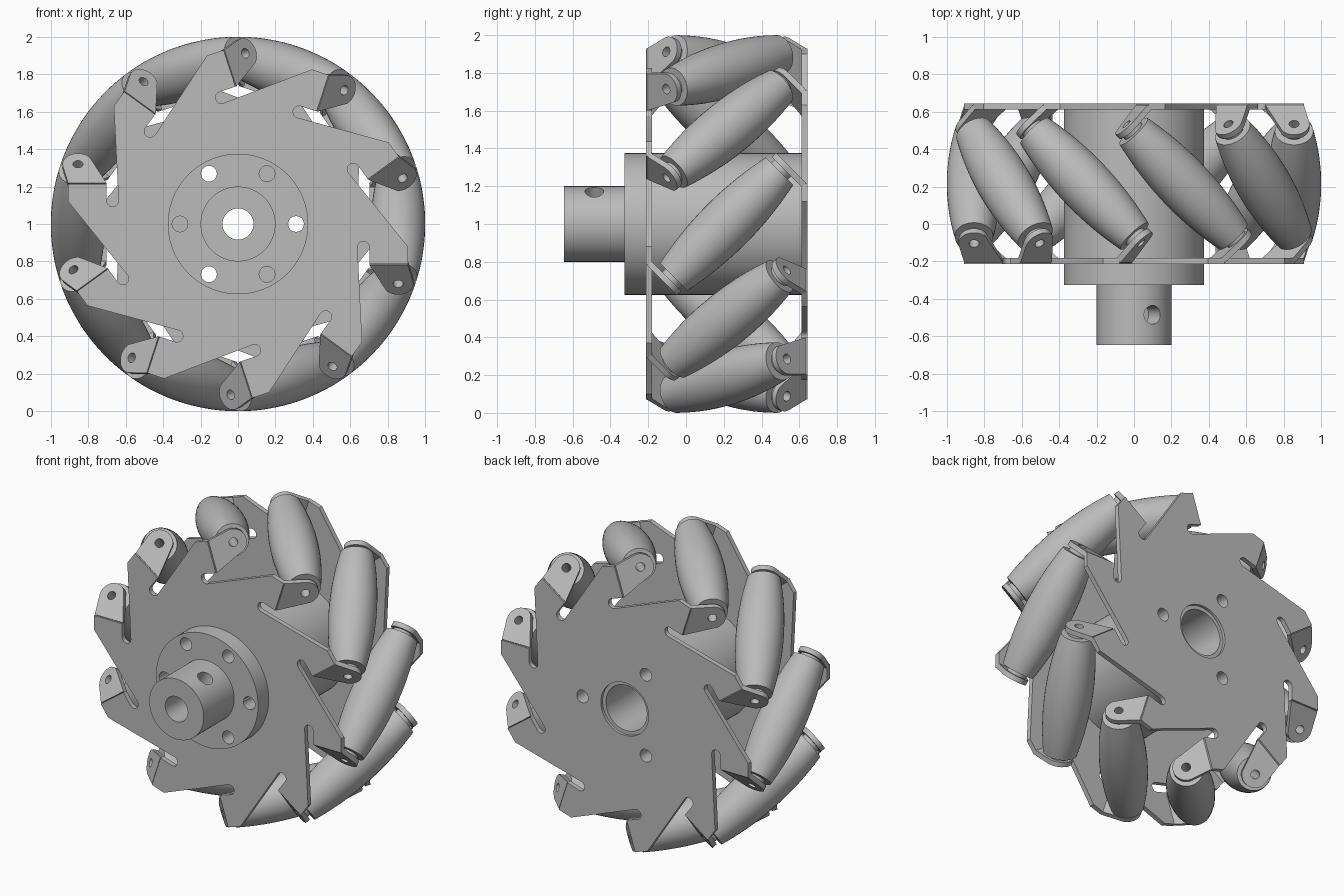
import bpy, bmesh
from math import pi, sin, cos, tan, sqrt, radians
from mathutils import Matrix, Vector

if "Cube" in bpy.data.objects:
    bpy.data.objects.remove(bpy.data.objects["Cube"], do_unlink=True)

COUNT = 10          # rollers around the wheel
STEP = 2 * pi / COUNT
MID = 0.215         # y of the wheel's middle plane
AXLE = 0.855        # distance from wheel axis to roller axis
SHEET = 0.032       # plate thickness
BEND = -0.214       # bend line of the tabs

grey = bpy.data.materials.new("grey_metal")
grey.use_nodes = True
grey.diffuse_color = (0.5, 0.5, 0.5, 1)
grey.node_tree.nodes["Principled BSDF"].inputs["Base Color"].default_value = (0.5, 0.5, 0.5, 1)


def frame(origin, e1, e2, e3):
    m = Matrix((e1, e2, e3)).transposed().to_4x4()
    m.translation = origin
    return m


def turn(a):
    return Matrix.Rotation(-a, 4, 'Y')


def arc(cx, cy, r, start, end, n):
    angles = [start + (end - start) * i / n for i in range(n + 1)]
    return [(cx + r * cos(a), cy + r * sin(a)) for a in angles]


def circle(cx, cy, r, n=32):
    return arc(cx, cy, r, 0, 2 * pi, n)[:-1]


def finish(bm, name, world):
    bmesh.ops.recalc_face_normals(bm, faces=bm.faces)
    mesh = bpy.data.meshes.new(name)
    bm.to_mesh(mesh)
    bm.free()
    mesh.materials.append(grey)
    ob = bpy.data.objects.new(name, mesh)
    bpy.context.collection.objects.link(ob)
    ob.matrix_world = world
    return ob


def smooth(ob):
    bpy.ops.object.select_all(action='DESELECT')
    ob.select_set(True)
    bpy.context.view_layer.objects.active = ob
    bpy.ops.object.shade_smooth_by_angle(angle=radians(30))


def sheet(bm, loops, depth, matrix):
    """Flat sheet with an outline and holes, thickened along local z."""
    edges = []
    for loop in loops:
        vs = [bm.verts.new(matrix @ Vector((p[0], p[1], 0))) for p in loop]
        edges += [bm.edges.new((v, vs[i - 1])) for i, v in enumerate(vs)]
    geom = bmesh.ops.triangle_fill(bm, edges=edges, use_beauty=True)["geom"]
    faces = [g for g in geom if isinstance(g, bmesh.types.BMFace)]
    top = bmesh.ops.extrude_face_region(bm, geom=faces, use_keep_orig=True)["geom"]
    push = matrix.to_3x3() @ Vector((0, 0, depth))
    bmesh.ops.translate(bm, vec=push, verts=[g for g in top if isinstance(g, bmesh.types.BMVert)])


def lathe(profile, n):
    """Closed (radius, height) profile turned around local z."""
    bm = bmesh.new()
    rings = [[bm.verts.new((r * cos(2 * pi * k / n), r * sin(2 * pi * k / n), h))
              for k in range(n)] for r, h in profile]
    for i, ring in enumerate(rings):
        prev = rings[i - 1]
        for k in range(n):
            bm.faces.new((prev[k - 1], prev[k], ring[k], ring[k - 1]))
    return bm


# Directions used by the slanted roller axes and tabs
h = sqrt(0.5)
slant = frame((0, MID, 0), (1, 0, 0), (0, h, -h), (0, h, h))
flat = frame((0, MID * 2 - 0.643, 0), (1, 0, 0), (0, 0, 1), (0, -1, 0))
lift = Matrix.Translation((0, 0, 1))
y_axis = frame((0, 0, 0), (0, 0, 1), (1, 0, 0), (0, 1, 0))

bolt_holes = [(0.31 * cos(2 * pi * k / 6), 0.31 * sin(2 * pi * k / 6)) for k in range(6)]


def side_plate(name, world):
    bm = bmesh.new()
    # Toothed outline: outer corner, bend line, slot with a round end
    tooth = [(0.907, -0.12), (0.907, BEND), (0.702, BEND)]
    tooth += arc(0.67, -0.125, 0.032, 0, pi, 8)
    outline = []
    for k in range(COUNT):
        a = -k * STEP
        outline += [(u * cos(a) - v * sin(a), u * sin(a) + v * cos(a)) for u, v in tooth]
    holes = [circle(x, y, 0.042, 24) for x, y in bolt_holes[::2]]
    sheet(bm, [outline, circle(0, 0, 0.175, 48)] + holes, -SHEET, flat)
    # Bent tabs carrying the roller axles
    s0 = -0.143
    tab = [(0.702, s0), (0.907, s0)] + arc(AXLE, 0, 0.082, radians(-15), radians(140), 14)
    for k in range(COUNT):
        place = turn(k * STEP) @ slant @ Matrix.Translation((0, 0, -0.452))
        sheet(bm, [tab, circle(AXLE, 0, 0.027, 20)], SHEET, place)
    ob = finish(bm, name, world)
    smooth(ob)


side_plate("front_plate", lift)
side_plate("back_plate", lift @ Matrix.Translation((0, 2 * MID, 0)) @ Matrix.Rotation(pi, 4, 'X'))

# Barrel rollers whose outer sides together trace the rim circle
barrel = []
for i in range(-12, 13):
    a = radians(17.2) * i / 12
    d = 1 - AXLE / cos(a)
    barrel.append((d * sqrt(1 - sin(a) ** 2 / 2), AXLE * tan(a) / h + d * sin(a) * h))
end = barrel[-1][1]
collar = [(0.062, end), (0.062, 0.421), (0.027, 0.421)]
profile = [(r, -t) for r, t in reversed(collar)] + barrel + collar
first = None
for k in range(COUNT):
    place = lift @ turn(k * STEP) @ slant @ Matrix.Translation((AXLE, 0, 0))
    if first is None:
        first = finish(lathe(profile, 40), "roller_1", place)
        smooth(first)
    else:
        ob = bpy.data.objects.new(f"roller_{k + 1}", first.data)
        bpy.context.collection.objects.link(ob)
        ob.matrix_world = place

# Hub: shaft collar, flange and core with a stepped bore
hub_profile = [(0.083, -0.645), (0.2, -0.645), (0.2, -0.325), (0.375, -0.325),
               (0.375, 0.625), (0.15, 0.625), (0.15, -0.2), (0.083, -0.2)]
hub = finish(lathe(hub_profile, 80), "hub", lift @ y_axis)


def drill(target, r, length, world):
    bm = bmesh.new()
    bmesh.ops.create_cone(bm, cap_ends=True, segments=24, radius1=r, radius2=r, depth=length,
                          matrix=Matrix.Translation((0, 0, length / 2)))
    cutter = finish(bm, "cutter", world)
    cutter.hide_render = True
    mod = target.modifiers.new("hole", 'BOOLEAN')
    mod.object = cutter
    mod.solver = 'EXACT'
    bpy.ops.object.select_all(action='DESELECT')
    target.select_set(True)
    bpy.context.view_layer.objects.active = target
    bpy.ops.object.modifier_apply(modifier=mod.name)
    bpy.data.objects.remove(cutter, do_unlink=True)


# Bolt holes alternate between through and blind
for k, (x, z) in enumerate(bolt_holes):
    length = 1.2 if k % 2 == 0 else 0.13
    drill(hub, 0.042, length, lift @ Matrix.Translation((x, -0.34, z)) @ y_axis)
# Set screw hole in the shaft collar
drill(hub, 0.05, 0.25, lift @ Matrix.Translation((0, -0.485, 0)) @ Matrix.Rotation(radians(30), 4, 'Y'))
smooth(hub)
